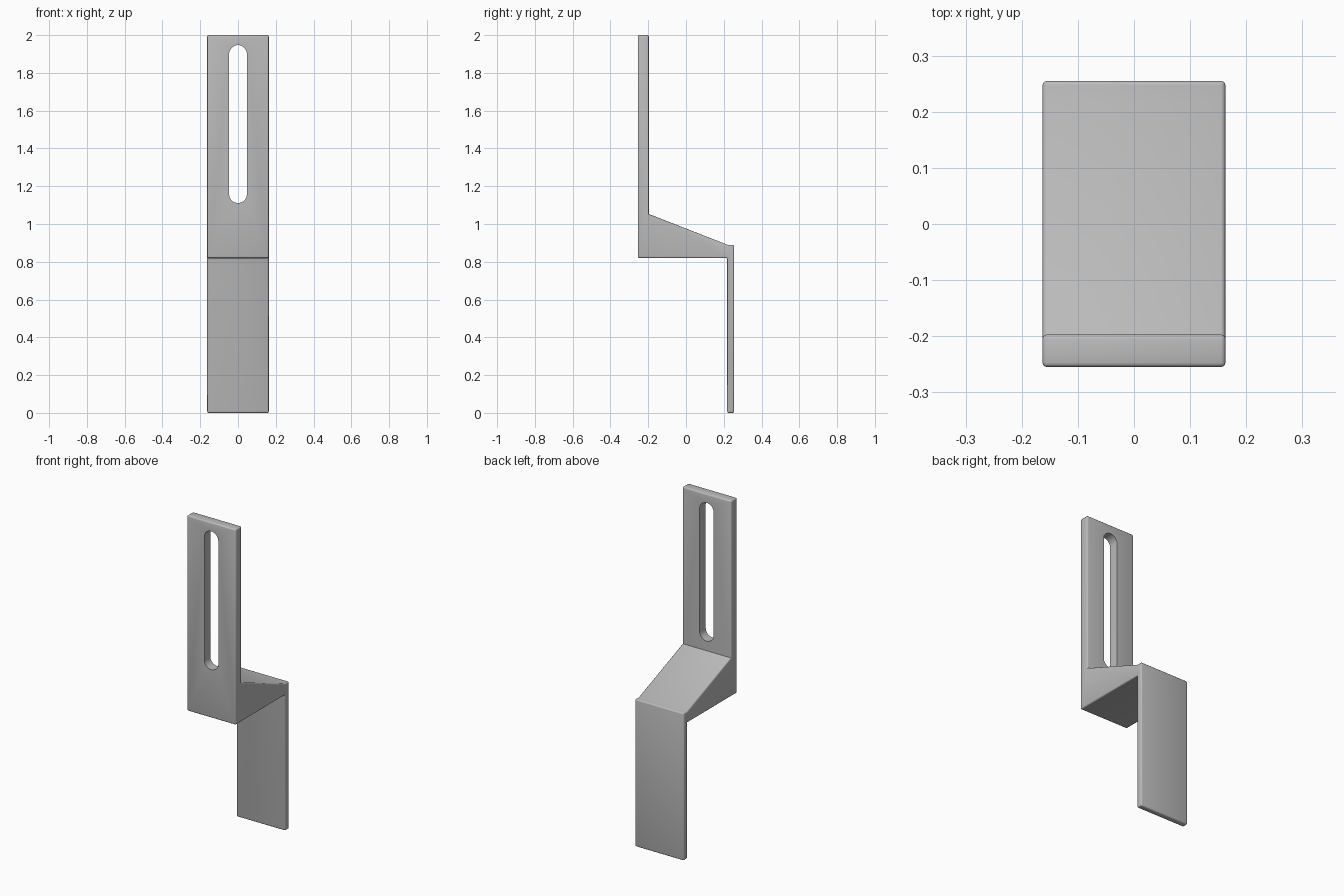
import bpy
import bmesh
from math import pi, cos, sin, radians

if "Cube" in bpy.data.objects:
    bpy.data.objects.remove(bpy.data.objects["Cube"], do_unlink=True)

HALF_WIDTH = 0.163
ROUND = 0.008

grey = bpy.data.materials.new("plain grey")
grey.use_nodes = True
colour = (0.5, 0.5, 0.5, 1)
grey.diffuse_color = colour
grey.node_tree.nodes["Principled BSDF"].inputs["Base Color"].default_value = colour


def extrude_outline(name, points, offset):
    """Make a solid from a closed outline, extruded by the given vector."""
    bm = bmesh.new()
    face = bm.faces.new([bm.verts.new(p) for p in points])
    result = bmesh.ops.extrude_face_region(bm, geom=[face])
    moved = [g for g in result["geom"] if isinstance(g, bmesh.types.BMVert)]
    bmesh.ops.translate(bm, verts=moved, vec=offset)
    bmesh.ops.recalc_face_normals(bm, faces=bm.faces)
    mesh = bpy.data.meshes.new(name)
    bm.to_mesh(mesh)
    bm.free()
    obj = bpy.data.objects.new(name, mesh)
    bpy.context.collection.objects.link(obj)
    mesh.materials.append(grey)
    return obj


# Stepped bracket: upper plate, sloped shelf and thin lower plate
side_outline = [
    (-0.255, 2.0), (-0.255, 0.82), (0.218, 0.82), (0.218, 0.0),
    (0.255, 0.0), (0.255, 0.89), (0.22, 0.89), (-0.197, 1.053), (-0.197, 2.0),
]
bracket = extrude_outline(
    "bracket", [(-HALF_WIDTH, y, z) for y, z in side_outline], (2 * HALF_WIDTH, 0, 0))

# Softened edges, leaving the two creases of the slope crisp
bm = bmesh.new()
bm.from_mesh(bracket.data)
edges = []
for e in bm.edges:
    across = abs(e.verts[0].co.x - e.verts[1].co.x) > HALF_WIDTH
    y, z = e.verts[0].co.yz
    crease = abs(y - 0.22) < 0.001 and z > 0.85 or abs(z - 1.053) < 0.001
    if not (across and crease):
        edges.append(e)
bmesh.ops.bevel(bm, geom=edges, offset=ROUND, segments=3, profile=0.5, affect='EDGES')
bm.to_mesh(bracket.data)
bm.free()

# Long round-ended slot through the upper plate
radius, low, high, steps = 0.047, 1.158, 1.9, 16
slot_outline = [(radius * cos(pi * i / steps), -0.4, high + radius * sin(pi * i / steps))
                for i in range(steps + 1)]
slot_outline += [(-x, y, low + high - z) for x, y, z in slot_outline]
cutter = extrude_outline("slot_cutter", slot_outline, (0, 0.4, 0))
cutter.hide_render = True

cut = bracket.modifiers.new("slot", 'BOOLEAN')
cut.operation = 'DIFFERENCE'
cut.solver = 'EXACT'
cut.object = cutter
bpy.context.view_layer.objects.active = bracket
bracket.select_set(True)
bpy.ops.object.modifier_apply(modifier=cut.name)
bpy.data.objects.remove(cutter, do_unlink=True)

bpy.ops.object.shade_smooth_by_angle(angle=radians(35))
